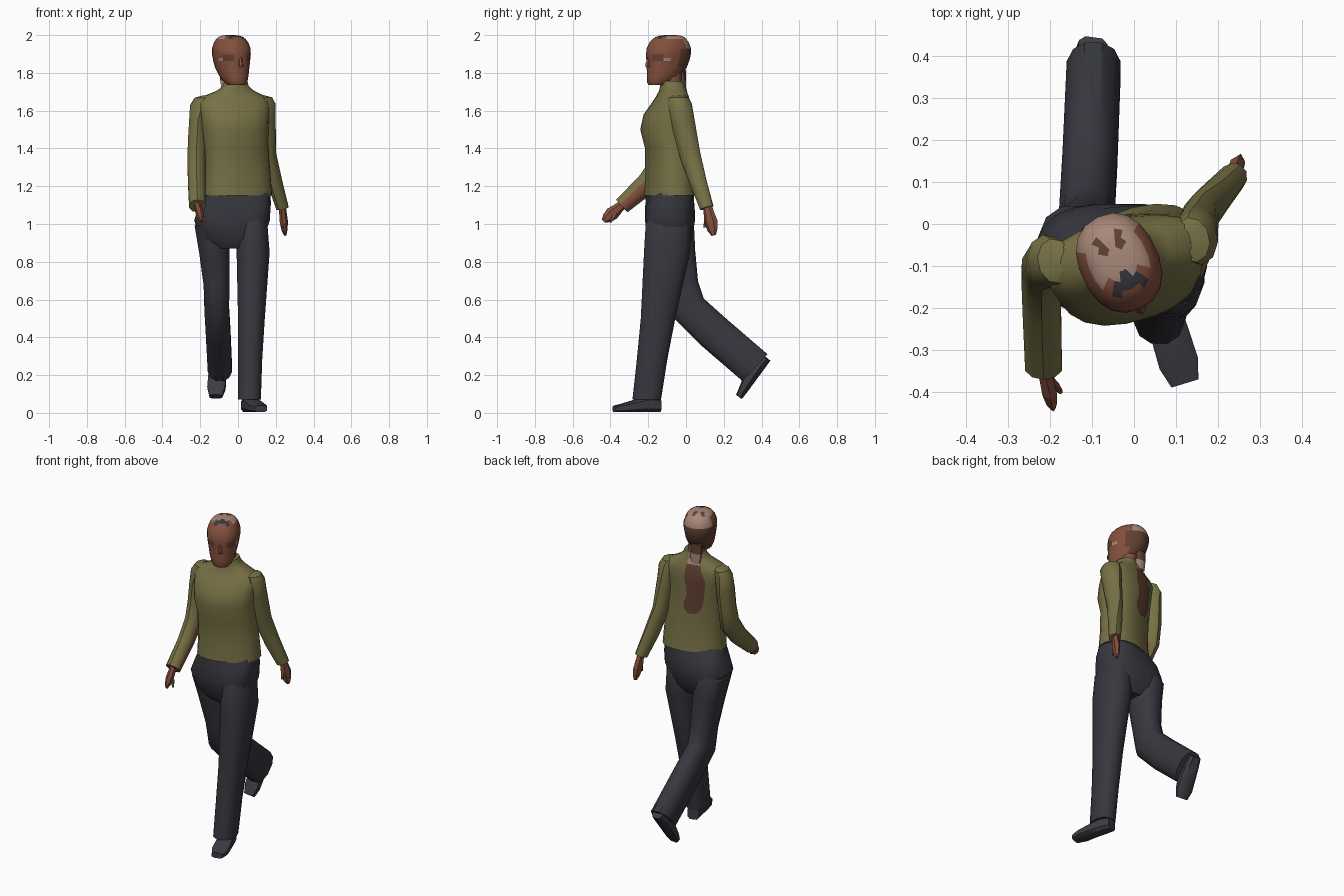
import bpy, bmesh, math
from mathutils import Vector, Matrix
from mathutils.bvhtree import BVHTree


def mat(name, r, g, b):
    m = bpy.data.materials.new(name)
    f = lambda c: (c / 255 / 12.92) if c < 11 else ((c / 255 + 0.055) / 1.055) ** 2.4
    m.diffuse_color = (f(r), f(g), f(b), 1)
    return m


OLIVE = mat("olive cloth", 119, 113, 69)
DARK = mat("charcoal cloth", 55, 55, 63)
SHOE = mat("shoe grey", 60, 60, 68)
SKIN = mat("brown skin", 132, 80, 61)
SHADE = mat("eye shade", 98, 62, 48)
HAIR = mat("dark hair", 95, 65, 49)
TAN = mat("light tan", 168, 136, 122)
AUBURN = mat("auburn hair", 98, 64, 50)


def finish(bm, name, mats, rule=None, smooth=True):
    bmesh.ops.recalc_face_normals(bm, faces=bm.faces)
    if rule:
        for f in bm.faces:
            f.material_index = rule(f.calc_center_median(), f.normal)
    me = bpy.data.meshes.new(name)
    bm.to_mesh(me)
    bm.free()
    for m in mats:
        me.materials.append(m)
    ob = bpy.data.objects.new(name, me)
    bpy.context.collection.objects.link(ob)
    if smooth:
        bpy.ops.object.select_all(action='DESELECT')
        ob.select_set(True)
        bpy.context.view_layer.objects.active = ob
        bpy.ops.object.shade_smooth_by_angle(angle=math.radians(38))
    return ob


def loft(name, rings, mats, n=10, rule=None, smooth=True, power=1.0, place=None):
    """Each ring: x, y, z, half width, half depth, pitch, yaw (degrees)."""
    bm = bmesh.new()
    prev = None
    for r in rings:
        x, y, z, a, b, pitch, yaw = (list(r) + [0, 0])[:7]
        rot = Matrix.Rotation(math.radians(yaw), 3, 'Z') @ Matrix.Rotation(math.radians(pitch), 3, 'X')
        loop = []
        for i in range(n):
            t = 2 * math.pi * (i + 0.5) / n
            c, s = math.cos(t), math.sin(t)
            p = Vector((math.copysign(abs(c) ** power, c) * a, math.copysign(abs(s) ** power, s) * b, 0))
            loop.append(bm.verts.new(Vector((x, y, z)) + rot @ p))
        if prev:
            for i in range(n):
                j = (i + 1) % n
                bm.faces.new((prev[i], prev[j], loop[j], loop[i]))
        else:
            bm.faces.new(loop[::-1])
        prev = loop
    bm.faces.new(prev)
    if place:
        bm.transform(place)
    return finish(bm, name, mats, rule, smooth)


# trousers: pelvis and two legs, the leg tops hidden inside the pelvis
loft("trouser_hips", [(-.03, -.085, .87, .1, .08, 0, -5), (-.032, -.085, .92, .168, .115, 0, -4),
                      (-.032, -.085, 1.02, .202, .134, 0, 0), (-.015, -.085, 1.1, .188, .128, 0, 5),
                      (0, -.087, 1.165, .174, .112, 0, 18)], [DARK], 20, power=.72)
loft("front_leg", [(.075, -.09, 1.08, .055, .09), (.076, -.095, 1.0, .082, .122), (.08, -.1, .85, .09, .126),
                   (.071, -.148, .5, .073, .094), (.064, -.18, .28, .066, .083), (.06, -.208, .07, .063, .078)],
     [DARK], 12, power=.85)
loft("rear_leg", [(-.115, -.075, 1.08, .05, .085), (-.142, -.072, .99, .09, .118), (-.125, -.05, .85, .083, .102, 5),
                  (-.113, -.02, .68, .071, .088, 12), (-.113, .008, .56, .067, .1, 28),
                  (-.105, .15, .425, .067, .1, 46), (-.096, .365, .24, .066, .1, 47)], [DARK], 12, power=.85)


# shoes: heel at the origin, sole at z = 0, toe along -y
def shoe(name, place):
    loft(name, [(0, 0, .037, .036, .037, 90), (0, -.05, .043, .044, .043, 90), (0, -.12, .036, .048, .036, 90),
                (0, -.2, .024, .05, .024, 90), (0, -.25, .018, .035, .018, 90)], [SHOE], 8, power=.6, place=place)


shoe("front_shoe", Matrix.Translation((.048, -.14, 0.003)) @ Matrix.Rotation(math.radians(17), 4, 'Z'))
shoe("rear_shoe", Matrix.Translation((-.095, .445, .275)) @ Matrix.Rotation(math.radians(-8), 4, 'Z')
     @ Matrix.Rotation(math.radians(53), 4, 'X'))

# jumper body, twisted against the hips
torso = loft("jumper_body", [(0, -.087, 1.15, .185, .121, 0, 20), (0, -.09, 1.25, .178, .111, 0, 20),
                             (-.008, -.095, 1.4, .173, .11, 0, 18), (-.015, -.11, 1.5, .178, .123, 0, 16),
                             (-.018, -.1, 1.58, .185, .116, 0, 14), (-.02, -.08, 1.64, .195, .092, 0, 12),
                             (-.02, -.072, 1.675, .17, .078, 0, 12), (-.014, -.07, 1.705, .1, .068, 0, 15),
                             (-.012, -.072, 1.73, .068, .064, 0, 18), (-.012, -.075, 1.757, .06, .06, 0, 20)],
             [OLIVE], 20, power=.86)

# sleeves
loft("back_sleeve", [(.125, -.04, 1.68, .02, .03, 0, 12), (.138, -.038, 1.67, .042, .054, 0, 12),
                     (.147, -.033, 1.635, .052, .066, 0, 12), (.15, -.018, 1.55, .05, .063, 8, 5),
                     (.158, .02, 1.37, .044, .057, 14, -10), (.195, .065, 1.22, .04, .048, 18, -25),
                     (.235, .11, 1.085, .034, .038, 18, -30)],
     [OLIVE], 10)
loft("front_sleeve", [(-.17, -.09, 1.68, .02, .03, 0, 12), (-.187, -.088, 1.668, .042, .054, 0, 12),
                      (-.203, -.088, 1.63, .05, .064, 0, 12), (-.211, -.092, 1.55, .05, .062),
                      (-.218, -.1, 1.43, .05, .06, -12), (-.22, -.122, 1.32, .05, .066, -26),
                      (-.219, -.205, 1.215, .048, .058, -43), (-.215, -.34, 1.095, .046, .045, -48)],
     [OLIVE, SKIN], 10, lambda c, n: int(c.z < 1.3 and n.x > .4 and n.z < .25))


# hands: palm, finger wedge and thumb
def hand(name, wrist, tip, pitch, yaw, thumb):
    w, t = Vector(wrist), Vector(tip)
    ring = lambda k, a, b: (*w.lerp(t, k), a, b, pitch, yaw)
    loft(name, [ring(-.15, .018, .024), ring(.15, .019, .028), ring(.5, .02, .037), ring(.8, .015, .028),
                ring(1, .006, .012)], [SKIN], 6, smooth=False)
    s, d = w.lerp(t, .2), Vector(thumb)
    loft(name + "_thumb", [(*s, .011, .013), (*(s + d * .6), .011, .012), (*(s + d), .005, .006)],
         [SKIN], 5, smooth=False)


hand("back_hand", (.235, .115, 1.085), (.25, .147, .94), 15, -15, (0, -.025, -.075))
hand("front_hand", (-.213, -.345, 1.095), (-.193, -.437, 1.015), -45, 10, (.035, -.035, -.07))

# neck
loft("neck", [(-.02, -.07, 1.7, .05, .05, 0, 25), (-.025, -.078, 1.8, .052, .055, 0, 25)], [SKIN], 10)


# head, built facing -y and then turned to its left; tan crown, dark back
def head_colour(c, n):
    v = turn.inverted() @ c
    if v.z > 1.98:
        if v.y < -.03:
            return 4 if abs(v.x) < .035 and v.y > -.07 else 0
        return 1 if v.y > .03 and .015 < abs(v.x) < .03 else 2
    if v.z > 1.93:
        return 2 if v.y > .05 else 0
    if v.y > .035 and v.z > 1.765:
        return 1
    if 1.862 < v.z < 1.9 and v.y < -.02:
        if .02 < abs(v.x) < .075:
            return 3
        if abs(v.x) > .075 and v.z < 1.88:
            return 2
    return 0


turn = Matrix.Translation((-.035, -.093, 0)) @ Matrix.Rotation(math.radians(25), 4, 'Z')
head = [(1.735, -.065, .043, .045), (1.75, -.055, .058, .064), (1.785, -.03, .073, .086), (1.83, -.01, .083, .108),
        (1.862, -.004, .089, .115), (1.88, -.002, .091, .118), (1.898, 0, .094, .12), (1.93, .002, .094, .119),
        (1.96, .004, .084, .106), (1.98, .006, .071, .09), (1.99, .008, .06, .076), (1.997, .01, .042, .055),
        (2.0, .01, .02, .03)]
loft("head", [(0, y, z, a, b) for z, y, a, b in head], [SKIN, HAIR, TAN, SHADE, DARK], 18, head_colour,
     power=.88, place=turn)
loft("nose", [(0, -.112, 1.83, .016, .022), (0, -.116, 1.845, .013, .019), (0, -.112, 1.885, .007, .008)],
     [SKIN], 6, place=turn, smooth=False)
loft("mouth", [(0, -.1, 1.787, .02, .012), (0, -.102, 1.793, .022, .013), (0, -.103, 1.8, .018, .011)],
     [SHADE], 8, place=turn)

# nape hair joining head and back
loft("nape_hair", [(-.065, -.02, 1.82, .035, .02), (-.06, -.02, 1.76, .037, .022), (-.055, -.015, 1.7, .033, .016)],
     [HAIR, TAN], 8, lambda c, n: int(c.z < 1.74))

# long hair lying on the back: a strip projected onto the jumper
bm = bmesh.new()
bm.from_mesh(torso.data)
tree = BVHTree.FromBMesh(bm)
bm.free()
bm = bmesh.new()
prev = None
strip = [(1.72, -.05, .035), (1.69, -.052, .04), (1.65, -.055, .048), (1.6, -.064, .06), (1.55, -.07, .052),
         (1.5, -.068, .048), (1.45, -.055, .055), (1.41, -.05, .046), (1.385, -.05, .022)]
for z, x, w in strip:
    row = []
    for k in (-1, -.33, .33, 1):
        hit = tree.ray_cast(Vector((x + k * w, 1, z)), Vector((0, -1, 0)))[0]
        if hit is None:
            hit = Vector((x + k * w, -.02, z))
        row.append(bm.verts.new(hit + Vector((0, .005, 0))))
    if prev:
        for i in range(3):
            bm.faces.new((prev[i], row[i], row[i + 1], prev[i + 1]))
    prev = row
finish(bm, "back_hair", [AUBURN, TAN], lambda c, n: int(c.z > 1.675))
